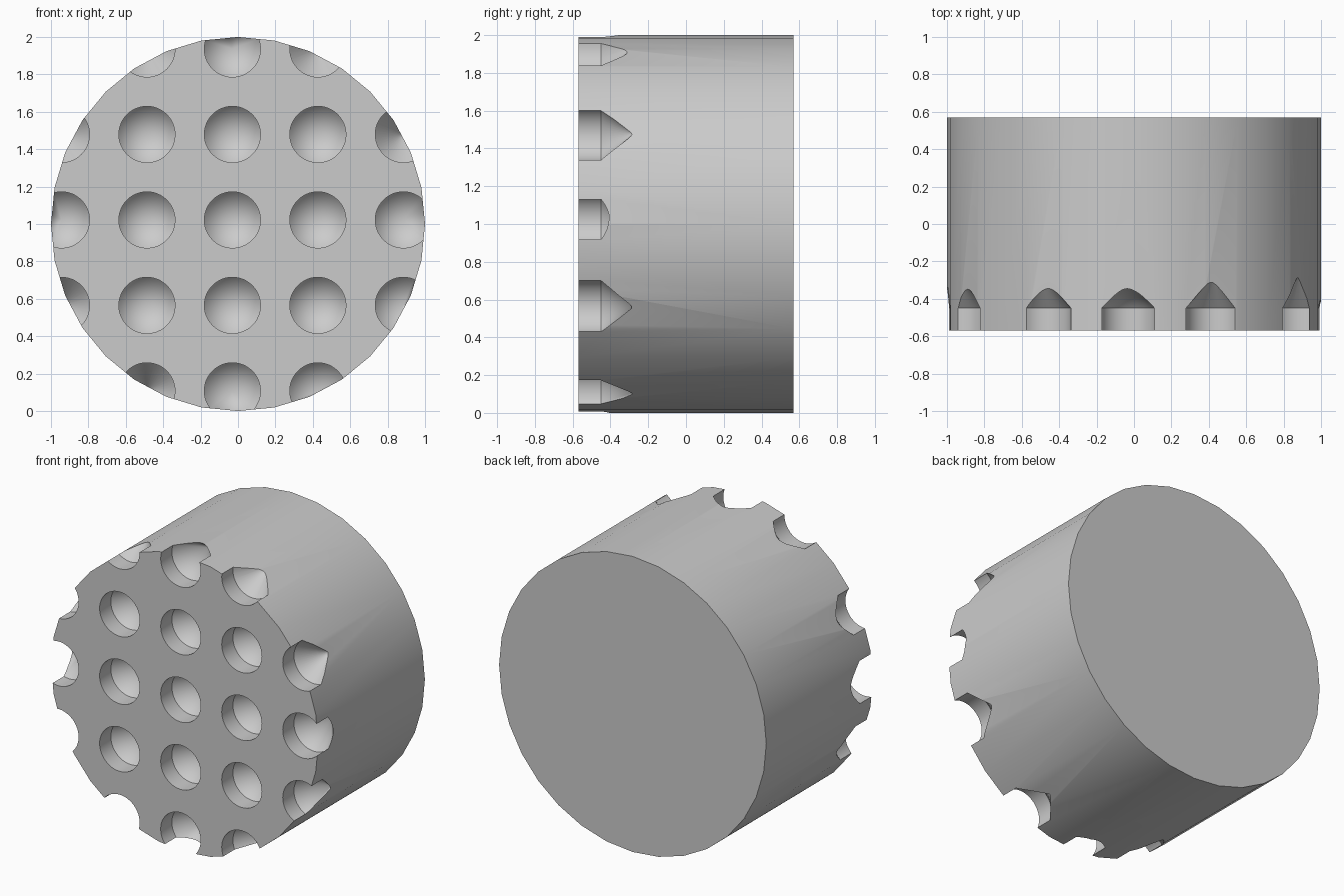
import bpy, bmesh, math

if "Cube" in bpy.data.objects:
    bpy.data.objects.remove(bpy.data.objects["Cube"], do_unlink=True)

grey = bpy.data.materials.new("light grey")
grey.use_nodes = True
colour = (0.6, 0.6, 0.6, 1)
grey.diffuse_color = colour
grey.node_tree.nodes["Principled BSDF"].inputs["Base Color"].default_value = colour

HALF_DEPTH = 0.57


def turn(bm, profile, x, z, sides):
    """Closed solid turned about a y-parallel axis; profile is (radius, y)."""
    rings = []
    for radius, y in profile:
        count = sides if radius > 0 else 1
        angles = [2 * math.pi * i / sides for i in range(count)]
        rings.append([bm.verts.new((x + radius * math.cos(a), y, z + radius * math.sin(a)))
                      for a in angles])
    for a, b in zip(rings, rings[1:]):
        for i in range(sides):
            j = (i + 1) % sides
            if len(b) == 1:
                bm.faces.new((a[i], a[j], b[0]))
            else:
                bm.faces.new((a[i], a[j], b[j], b[i]))
    for ring in (rings[0], rings[-1]):
        if len(ring) > 1:
            bm.faces.new(ring)


def make_object(name, bm):
    bmesh.ops.recalc_face_normals(bm, faces=bm.faces[:])
    mesh = bpy.data.meshes.new(name)
    bm.to_mesh(mesh)
    bm.free()
    mesh.materials.append(grey)
    obj = bpy.data.objects.new(name, mesh)
    bpy.context.collection.objects.link(obj)
    return obj


# Round block
bm = bmesh.new()
turn(bm, [(1, -HALF_DEPTH), (1, HALF_DEPTH)], 0, 1, 32)
block = make_object("round_block", bm)

# Grid of drill-shaped cutters, kept only where they reach the block
bm = bmesh.new()
drill = [(0.15, -0.7), (0.15, -0.45), (0, -0.275)]
for column in range(-2, 3):
    for row in range(-2, 3):
        if abs(column) == 2 and abs(row) == 2:
            continue
        turn(bm, drill, -0.03 + 0.457 * column, 1.022 + 0.457 * row, 48)
cutter = make_object("drill_cutter", bm)
cutter.hide_render = True

# Drill the holes into the front
cut = block.modifiers.new("drilled_holes", "BOOLEAN")
cut.operation = "DIFFERENCE"
cut.solver = "EXACT"
cut.object = cutter
bpy.ops.object.select_all(action="DESELECT")
block.select_set(True)
bpy.context.view_layer.objects.active = block
bpy.ops.object.modifier_apply(modifier=cut.name)
bpy.data.objects.remove(cutter, do_unlink=True)
bpy.ops.object.shade_smooth_by_angle(angle=math.radians(30))
